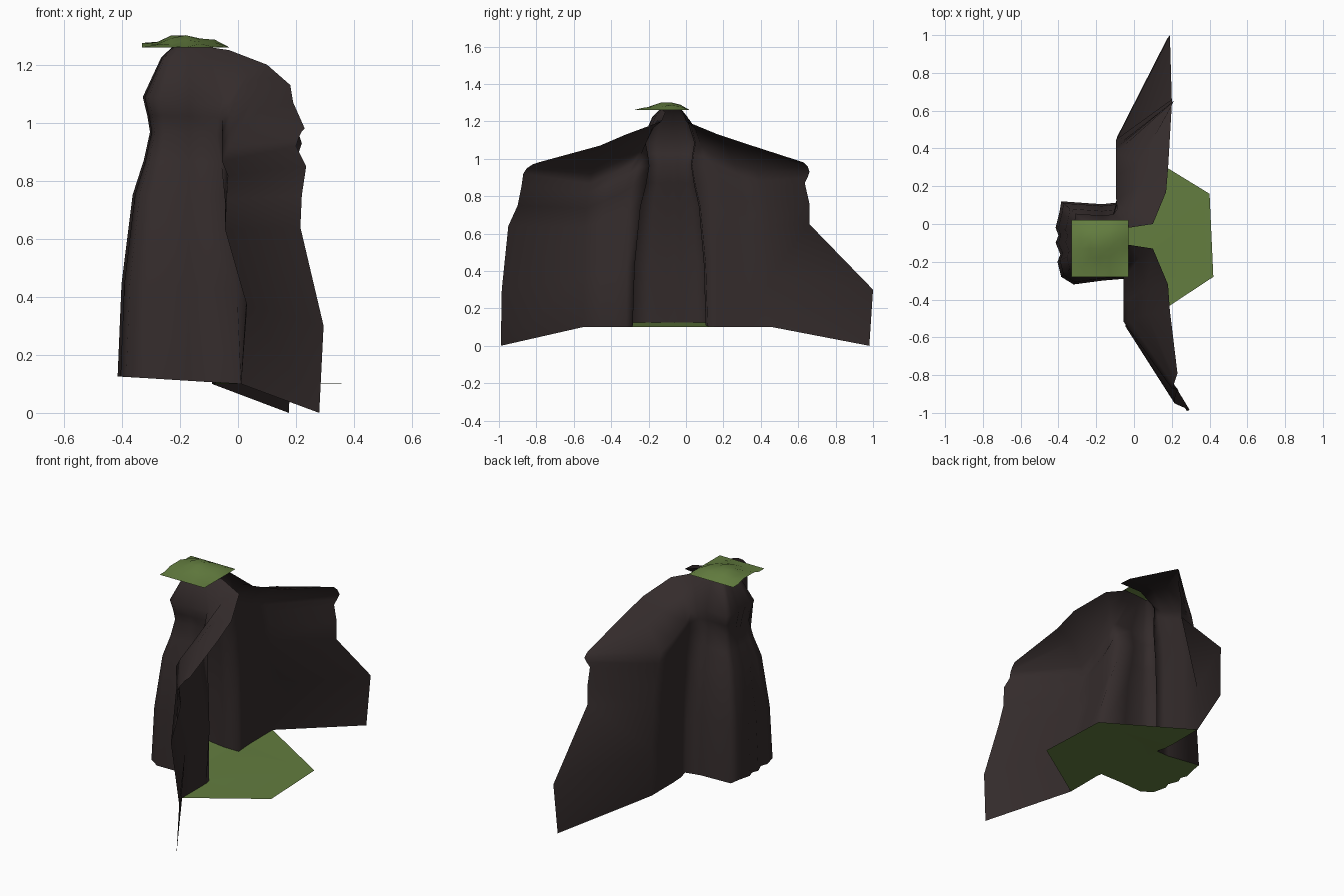
import bpy, bmesh, math

if "Cube" in bpy.data.objects:
    bpy.data.objects.remove(bpy.data.objects["Cube"])


def material(name, rgb):
    m = bpy.data.materials.new(name)
    m.diffuse_color = (*rgb, 1)
    m.use_nodes = True
    m.node_tree.nodes["Principled BSDF"].inputs["Base Color"].default_value = m.diffuse_color
    return m


ROCK = material("dark_rock", (0.034, 0.0245, 0.0245))
GRASS = material("moss_green", (0.125, 0.205, 0.050))


def finish(name, bm, mat, angle):
    me = bpy.data.meshes.new(name)
    bm.to_mesh(me)
    bm.free()
    ob = bpy.data.objects.new(name, me)
    bpy.context.collection.objects.link(ob)
    me.materials.append(mat)
    bpy.ops.object.select_all(action='DESELECT')
    ob.select_set(True)
    bpy.context.view_layer.objects.active = ob
    bpy.ops.object.shade_smooth_by_angle(angle=math.radians(angle))
    return ob


# Heights of the rock ledges, and how far each has moved from foot to top
RISE = [0, .28, .55, .655, .74, .79, .845, .965, 1]
ALCOVE = [0, .07, .27, .47, .58, .53, .45, .78, 1]
WING = [0, .02, .08, .16, .28, .36, .48, .80, 1]
LEDGE = [0, .02, -.055, -.05, -.045, -.065, -.04]   # sideways ripple of the wings


def column(foot, top, blend):
    return [tuple(f + (t - f) * k for f, t, k in zip(foot, top, (b, b, r)))
            for r, b in zip(RISE, blend)]


def wing_column(foot, top, ripple):
    """Steep wall that folds forward into a roof over its last ledges."""
    pts = column(foot, top, WING)
    out = [(foot[0] + ripple * w, p[1], p[2]) for w, p in zip(LEDGE, pts)]
    x = out[-1][0]
    out.append((x + (top[0] - x) * .45, pts[7][1], pts[7][2]))
    out.append(top)
    return out


# Cliff: one open sheet, wing - alcove - wing
front_tip = [(.28, -.99, 0), (.295, -.985, .3), (.215, -.95, .64), (.22, -.90, .75), (.235, -.88, .85),
             (.20, -.87, .92), (.21, -.85, .95), (.22, -.82, .97), (.23, -.79, .98)]
back_tip = [(.175, .98, 0), (.19, 1, .3), (.20, .66, .65), (.20, .66, .76), (.20, .635, .87),
            (.21, .65, .90), (.22, .66, .93), (.21, .65, .96), (.20, .63, .98)]
front_wing = [((.01, -.55, .1), (.19, -.46, 1.07)), ((.01, -.46, .1), (.18, -.32, 1.13)),
              ((.01, -.38, .1), (.10, -.13, 1.20)), ((.01, -.32, .1), (-.03, -.11, 1.25))]
back_wing = [((-.085, .17, .1), (-.03, -.02, 1.25)), ((-.09, .25, .1), (.10, 0, 1.20)),
             ((-.09, .34, .1), (.17, .17, 1.13)), ((-.09, .46, .1), (.18, .29, 1.09))]
alcove_foot = [(.005, -.285), (-.17, -.30), (-.32, -.32), (-.385, -.28), (-.405, -.20), (-.39, -.16),
               (-.415, -.10), (-.40, -.06), (-.415, -.02), (-.395, .06), (-.385, .12), (-.17, .105),
               (-.075, .115)]

cols = [front_tip] + [wing_column(f, t, 1) for f, t in front_wing]
floor_back = []
for x, y in alcove_foot:
    foot = (x, y, .1 + .025 * min(1, max(0, -x / .4)))
    top = (-.175 + (x + .2) * .22, -.08 + (y + .09) * .26, 1.265)
    floor_back.append(foot)
    cols.append(column(foot, top, ALCOVE))
cols += [wing_column(f, t, .1) for f, t in back_wing] + [back_tip]

bm = bmesh.new()
grid = [[bm.verts.new(p) for p in c] for c in cols]
for a, b in zip(grid, grid[1:]):
    for j in range(len(RISE) - 1):
        bm.faces.new((a[j], b[j], b[j + 1], a[j + 1]))
bmesh.ops.recalc_face_normals(bm, faces=bm.faces)
finish("cliff_wall", bm, ROCK, 95)

# Grass floor: reaches out in front and back into the alcove
outline = [f for f, t in front_wing] + floor_back + [f for f, t in back_wing]
outline += [(.40, .16, .1), (.42, -.28, .1)]
bm = bmesh.new()
face = bm.faces.new([bm.verts.new(p) for p in outline])
face.normal_update()
if face.normal.z < 0:
    face.normal_flip()
bmesh.ops.triangulate(bm, faces=[face])
finish("grass_floor", bm, GRASS, 30)

# Grass cap: square patch with a low uneven mound
N = 6
bm = bmesh.new()
bmesh.ops.create_grid(bm, x_segments=N, y_segments=N, size=.15)
for v in bm.verts:
    x, y = v.co.x - .18, v.co.y - .13
    d2 = ((x + .18) / .085) ** 2 + ((y + .09) / .075) ** 2
    bump = .042 * math.exp(-d2 * .5) + .006 * math.sin(40 * x + 25 * y)
    edge = max(abs(v.co.x), abs(v.co.y)) > .149
    z = 1.26 + (max(0, bump) if not edge else 0)
    if x < -.32 and -.2 < y < -.05:
        z += .015
    v.co = (x, y, z)
finish("grass_cap", bm, GRASS, 40)
